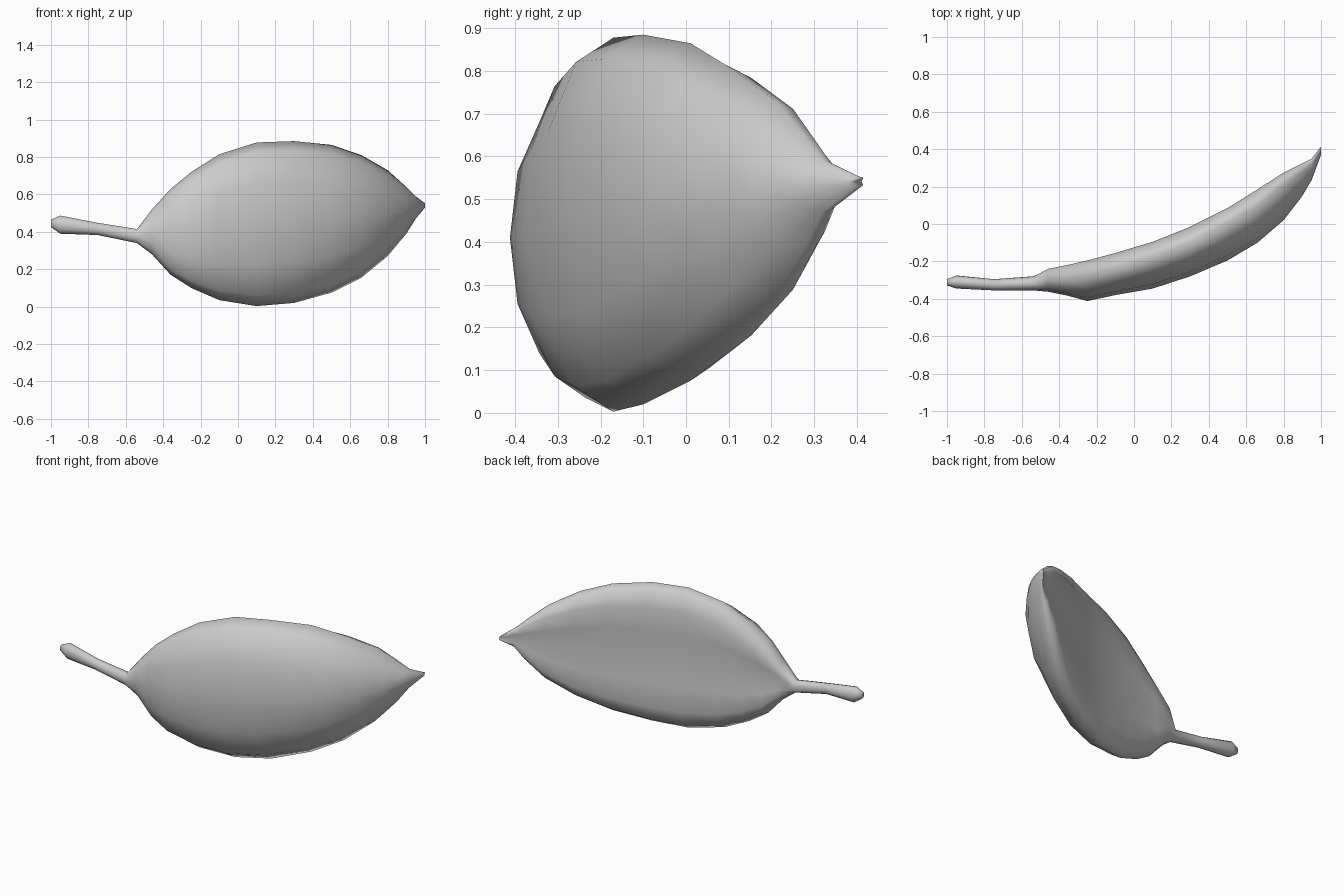
import bpy, bmesh
from math import sqrt

if "Cube" in bpy.data.objects:
    bpy.data.objects.remove(bpy.data.objects["Cube"])

# Stations along the stem and leaf: x, top z, bottom z, front y, back y, rim y
STEM = [(-1.0, .465, .425, -.328, -.295, -.312),
        (-.95, .487, .39, -.345, -.275, -.31),
        (-.75, .448, .383, -.355, -.295, -.325),
        (-.54, .415, .34, -.355, -.28, -.318)]
BLADE = [(-.46, .52, .28, -.362, -.24, -.30),
         (-.36, .63, .17, -.382, -.22, -.30),
         (-.25, .72, .10, -.412, -.195, -.275),
         (-.10, .815, .035, -.38, -.155, -.235),
         (.10, .878, .003, -.345, -.095, -.17),
         (.30, .885, .02, -.28, -.015, -.10),
         (.50, .865, .075, -.195, .085, .01),
         (.66, .81, .155, -.10, .185, .10),
         (.80, .73, .27, .02, .275, .21),
         (.90, .64, .39, .15, .325, .28),
         (.95, .59, .47, .235, .35, .32),
         (1.0, .553, .53, .37, .415, .395)]

# Half cross-sections as (height fraction, depth fraction)
FRONT = [(.87, .5), (.5, .87), (0, 1), (-.5, .87), (-.87, .5)]
BACK = [(-.92, .62), (-.72, 1), (-.38, .88), (0, .8), (.38, .88), (.72, 1), (.92, .62)]


def add_ring(bm, station, is_stem):
    x, zt, zb, yf, yb, ye = station
    zc, h = (zt + zb) / 2, (zt - zb) / 2
    pts = [(1, 0, yf)] + [(a, d, yf) for a, d in FRONT] + [(-1, 0, yf)]
    pts += [(a, sqrt(1 - a * a) if is_stem else d, yb) for a, d in BACK]
    return [bm.verts.new((x, ye + (y - ye) * d, zc + h * a)) for a, d, y in pts]


# Leaf: domed front, slightly hollow back, stem growing out of the base
bm = bmesh.new()
rings = [add_ring(bm, s, True) for s in STEM] + [add_ring(bm, s, False) for s in BLADE]
n = len(rings[0])
for r0, r1 in zip(rings, rings[1:]):
    for i in range(n):
        j = (i + 1) % n
        bm.faces.new((r0[i], r0[j], r1[j], r1[i]))
bm.faces.new(rings[0])
bm.faces.new(rings[-1])
bmesh.ops.recalc_face_normals(bm, faces=bm.faces)

mesh = bpy.data.meshes.new("leaf_with_stem")
bm.to_mesh(mesh)
bm.free()
for p in mesh.polygons:
    p.use_smooth = True
leaf = bpy.data.objects.new("leaf_with_stem", mesh)
bpy.context.collection.objects.link(leaf)
